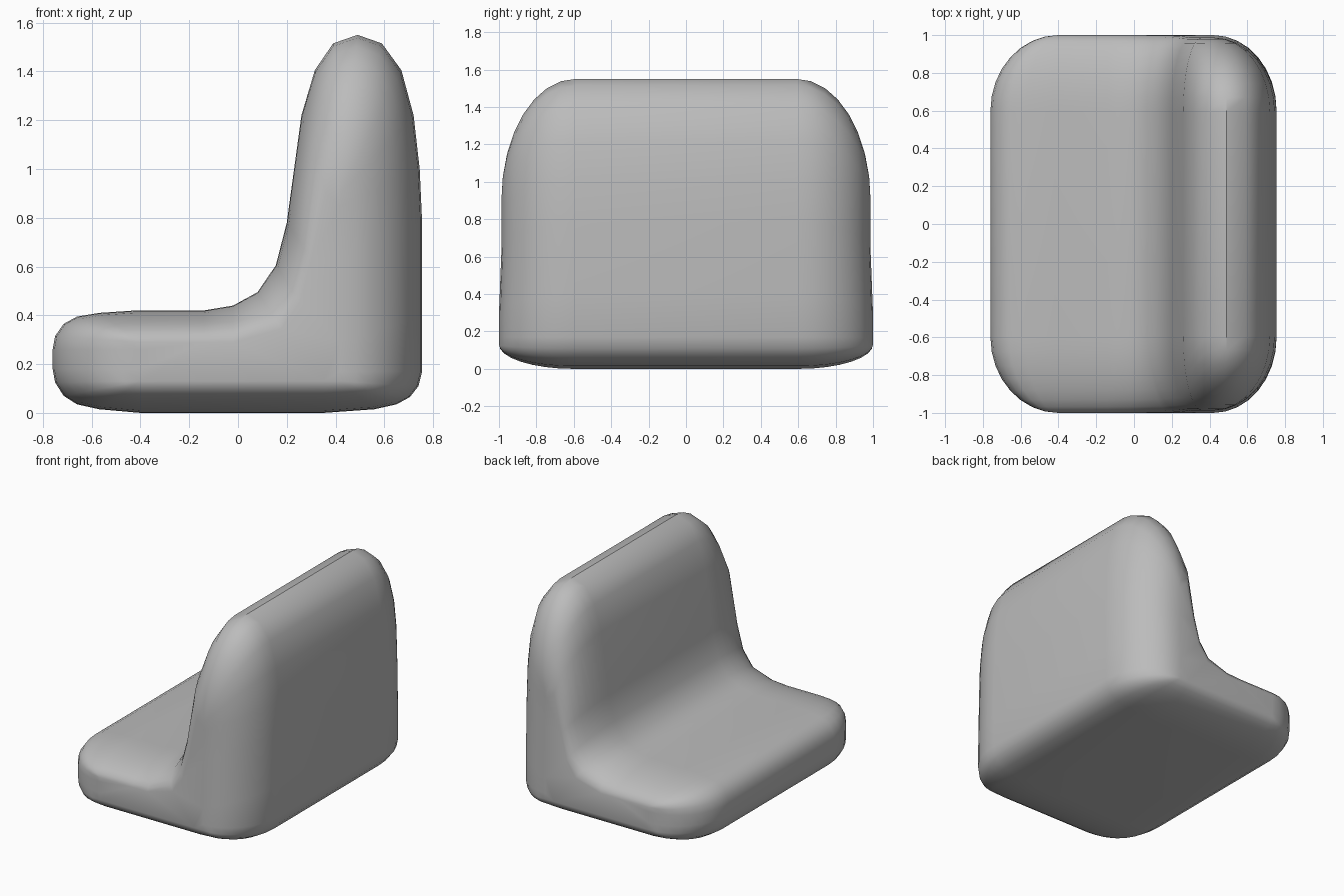
import bpy, bmesh, math

cube = bpy.data.objects.get("Cube")
if cube:
    bpy.data.objects.remove(cube, do_unlink=True)

# Side profile of the seat and backrest as (x, z), seen from the front
PROFILE = [
    (-.42, .42), (-.14, .42), (-.02, .44), (.08, .495), (.155, .605),
    (.2, .78), (.26, 1.22), (.315, 1.405), (.39, 1.515), (.49, 1.55),
    (.59, 1.515), (.67, 1.405), (.72, 1.22), (.745, 1), (.755, .78),
    (.755, .4), (.755, .17), (.74, .11), (.705, .065), (.65, .035),
    (.56, .015), (.35, 0), (-.4, 0), (-.57, .015), (-.66, .035),
    (-.715, .07), (-.75, .125), (-.76, .18), (-.76, .26), (-.75, .315),
    (-.715, .365), (-.66, .395), (-.57, .41),
]
FLAT, ROUND, STEPS = .6, .4, 8


def clamp(v, low, high):
    return max(low, min(high, v))


def inset(x, z):
    """Matching point on the small flat area in the middle of each end."""
    if x > .05 and z > .45:
        return min(x + .1, .42), min(z - .15, .9)
    return clamp(x, -.4, .42), clamp(z, .13, .29)


def section(bm, angle, side):
    """One ring of the cushion; angle runs from full profile to flat end."""
    ring = []
    for x, z in PROFILE:
        qx, qz = inset(x, z)
        k = math.cos(angle)
        px, pz = qx + (x - qx) * k, qz + (z - qz) * k
        y = FLAT + ROUND * math.sin(angle)
        y *= 1 - .013 * clamp((pz - .3) / .3, 0, 1)  # backrest slightly narrower
        ring.append(bm.verts.new((px, side * y, pz)))
    return ring


# Sofa body: rings lofted from end to end
bm = bmesh.new()
angles = [math.pi / 2 * i / STEPS for i in range(STEPS + 1)]
rings = [section(bm, a, -1) for a in reversed(angles)]
rings += [section(bm, a, 1) for a in angles]
n = len(PROFILE)
for a, b in zip(rings, rings[1:]):
    for i in range(n):
        j = (i + 1) % n
        bm.faces.new((a[i], a[j], b[j], b[i]))
bm.faces.new(rings[0])
bm.faces.new(rings[-1])
bmesh.ops.remove_doubles(bm, verts=bm.verts, dist=.0005)
bmesh.ops.triangulate(bm, faces=[f for f in bm.faces if len(f.verts) > 4])
bmesh.ops.recalc_face_normals(bm, faces=bm.faces)
mesh = bpy.data.meshes.new("sofa_body")
bm.to_mesh(mesh)
bm.free()
sofa = bpy.data.objects.new("sofa_body", mesh)
bpy.context.collection.objects.link(sofa)

# Plain grey fabric
grey = bpy.data.materials.new("plain_grey")
grey.use_nodes = True
colour = (.5, .5, .5, 1)
grey.diffuse_color = colour
for node in grey.node_tree.nodes:
    if node.type == 'BSDF_PRINCIPLED':
        node.inputs["Base Color"].default_value = colour
mesh.materials.append(grey)

# Smooth shading with a crease along the top ridge
bpy.ops.object.select_all(action='DESELECT')
sofa.select_set(True)
bpy.context.view_layer.objects.active = sofa
bpy.ops.object.shade_smooth_by_angle(angle=math.radians(37))
